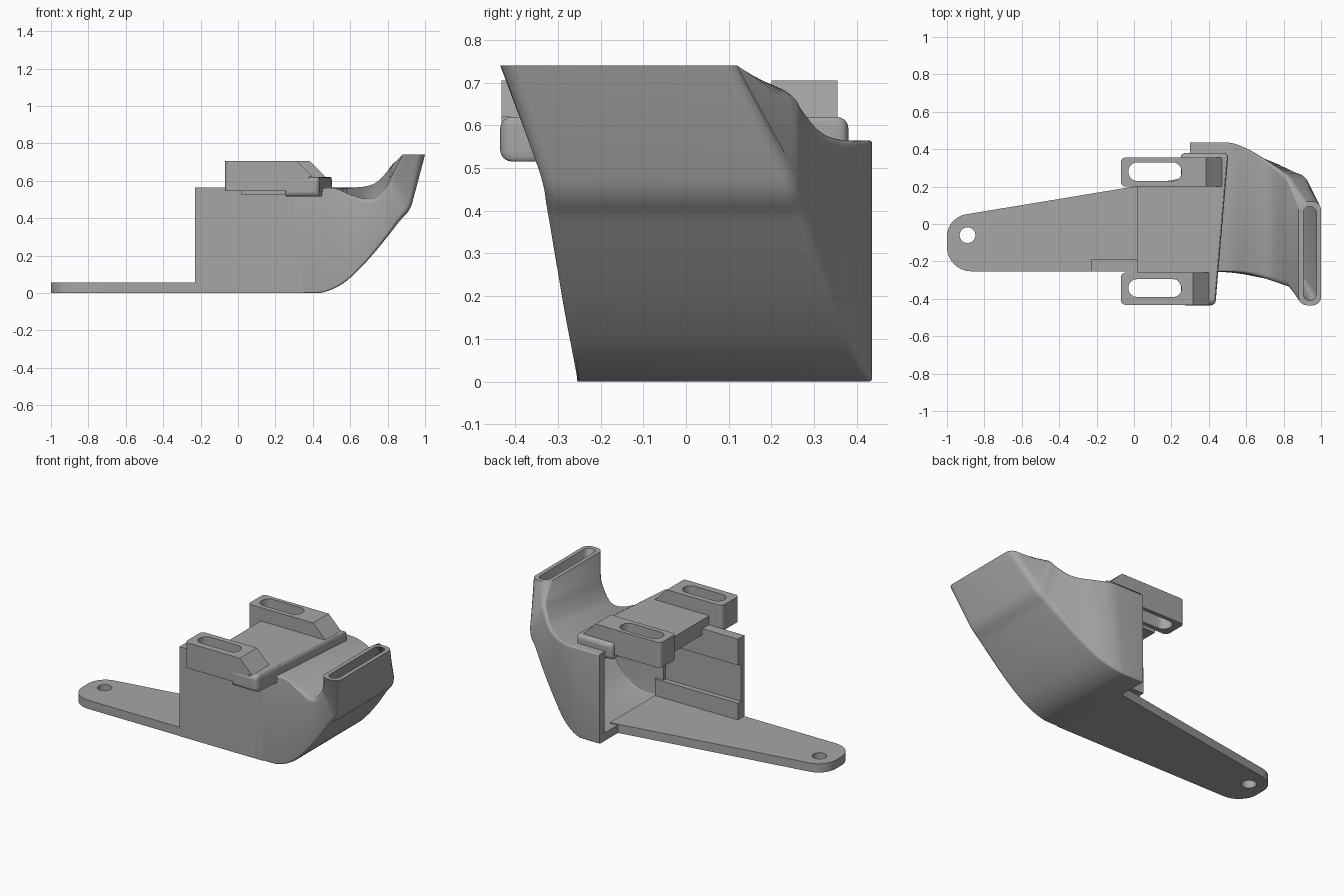
import bpy, bmesh, math
from mathutils import Vector

cube = bpy.data.objects.get("Cube")
if cube:
    bpy.data.objects.remove(cube, do_unlink=True)

GREY = (0.38, 0.38, 0.38, 1)
mat = bpy.data.materials.new("plain grey")
mat.use_nodes = True
mat.diffuse_color = GREY
mat.node_tree.nodes["Principled BSDF"].inputs["Base Color"].default_value = GREY


def finish(ob, angle=30):
    ob.data.materials.clear()
    ob.data.materials.append(mat)
    bpy.ops.object.select_all(action='DESELECT')
    ob.select_set(True)
    bpy.context.view_layer.objects.active = ob
    bpy.ops.object.shade_smooth_by_angle(angle=math.radians(angle))
    return ob


def rounded(points, steps=8):
    """Outline from (x, y, radius) corners, each cut by a smooth arc."""
    out = []
    for i, (x, y, r) in enumerate(points):
        p = Vector((x, y))
        if r == 0:
            out.append(p)
            continue
        a = (Vector(points[i - 1][:2]) - p).normalized()
        b = (Vector(points[(i + 1) % len(points)][:2]) - p).normalized()
        half = a.angle(b) / 2
        centre = p + (a + b).normalized() * r / math.sin(half)
        s = p + a * r / math.tan(half) - centre
        e = p + b * r / math.tan(half) - centre
        sweep = s.angle_signed(e)
        for k in range(steps + 1):
            t = -sweep * k / steps
            out.append(centre + Vector((s.x * math.cos(t) - s.y * math.sin(t),
                                        s.x * math.sin(t) + s.y * math.cos(t))))
    return out


def box_outline(x0, x1, y0, y1, r0=0, r1=0):
    return rounded([(x0, y0, r0), (x1, y0, r1), (x1, y1, r1), (x0, y1, r0)])


def prism(name, loops, z0, z1):
    """Extrude an outline, with any further loops as holes."""
    cu = bpy.data.curves.new(name, 'CURVE')
    cu.dimensions = '2D'
    cu.fill_mode = 'BOTH'
    cu.extrude = (z1 - z0) / 2
    for loop in loops:
        sp = cu.splines.new('POLY')
        sp.points.add(len(loop) - 1)
        for pt, p in zip(sp.points, loop):
            pt.co = (p.x, p.y, 0, 1)
        sp.use_cyclic_u = True
    tmp = bpy.data.objects.new(name + " outline", cu)
    bpy.context.collection.objects.link(tmp)
    bpy.context.view_layer.update()
    me = bpy.data.meshes.new_from_object(
        tmp.evaluated_get(bpy.context.evaluated_depsgraph_get()))
    bpy.data.objects.remove(tmp, do_unlink=True)
    bm = bmesh.new()
    bm.from_mesh(me)
    bmesh.ops.remove_doubles(bm, verts=bm.verts, dist=1e-5)
    bmesh.ops.translate(bm, verts=bm.verts, vec=(0, 0, (z0 + z1) / 2))
    bmesh.ops.recalc_face_normals(bm, faces=bm.faces)
    bm.to_mesh(me)
    bm.free()
    me.name = name
    ob = bpy.data.objects.new(name, me)
    bpy.context.collection.objects.link(ob)
    return finish(ob)


# Base arm with a screw hole
hole = [Vector((-0.89 + 0.042 * math.cos(a), -0.06 + 0.042 * math.sin(a)))
        for a in (math.tau * k / 32 for k in range(32))]
arm = rounded([(-1, -0.253, 0.13), (0.35, -0.253, 0), (0.35, 0.26, 0),
               (0, 0.2, 0), (-1, 0.035, 0.12)])
prism("base_arm", [arm, hole], 0, 0.055)

# Front wall with its two inner rails
prism("front_wall", [box_outline(-0.23, 0.35, -0.255, -0.222)], 0, 0.565)
prism("upper_rail", [box_outline(-0.23, 0.35, -0.25, -0.19)], 0.4, 0.565)
prism("lower_rail", [box_outline(-0.23, 0.35, -0.25, -0.19)], 0.05, 0.16)

# Top plate and the rounded bar that carries the lugs
prism("top_plate", [rounded([(0.02, -0.265, 0), (0.42, -0.265, 0),
                             (0.46, 0.205, 0), (0.02, 0.205, 0)])], 0.525, 0.62)
bar = prism("lug_bar", [rounded([(0.25, -0.435, 0), (0.435, -0.435, 0),
                                 (0.505, 0.38, 0), (0.25, 0.38, 0)])], 0.515, 0.62)
bev = bar.modifiers.new("round edges", 'BEVEL')
bev.width = 0.025
bev.segments = 4
bev.limit_method = 'ANGLE'


# Slotted mounting lugs with a sloped end
def lug(side, y0, y1, end, slot_y0, slot_y1):
    r = (slot_y1 - slot_y0) / 2 - 0.001
    slot = box_outline(-0.03, 0.255, slot_y0, slot_y1, r, r)
    prism(side + "_lug_foot", [box_outline(-0.07, end - 0.02, y0, y1, 0.025), slot], 0.545, 0.62)
    top = prism(side + "_lug", [box_outline(-0.07, end, y0, y1, 0.025), slot], 0.62, 0.705)
    for v in top.data.vertices:
        if v.co.z > 0.66 and v.co.x > end - 0.01:
            v.co.x -= 0.085


lug("front", -0.432, -0.26, 0.40, -0.39, -0.295)
lug("back", 0.2, 0.355, 0.47, 0.23, 0.33)

# Hollow duct: outer x, z; inner x, front z, back z; front y, back y; radius; wall
STATIONS = [
    (0.30, 0.00, 0.30, 0.565, 0.565, -0.255, 0.436, 0.008, 0.05),
    (0.44, 0.00, 0.50, 0.562, 0.565, -0.255, 0.436, 0.010, 0.05),
    (0.56, 0.05, 0.60, 0.525, 0.565, -0.265, 0.405, 0.015, 0.045),
    (0.67, 0.15, 0.68, 0.502, 0.572, -0.285, 0.36, 0.02, 0.04),
    (0.77, 0.265, 0.74, 0.51, 0.595, -0.305, 0.32, 0.025, 0.035),
    (0.86, 0.38, 0.79, 0.56, 0.645, -0.325, 0.28, 0.03, 0.03),
    (0.93, 0.475, 0.825, 0.63, 0.69, -0.345, 0.245, 0.035, 0.028),
    (1.00, 0.74, 0.88, 0.74, 0.74, -0.435, 0.12, 0.045, 0.025),
]


def smooth_stations(rows, steps=5):
    out = []
    for i in range(len(rows) - 1):
        n = 1 if i in (0, len(rows) - 2) else steps
        quad = [rows[max(i - 1, 0)], rows[i], rows[i + 1], rows[min(i + 2, len(rows) - 1)]]
        for k in range(n):
            t = k / n
            out.append([b + t / 2 * (c - a + t * (2 * a - 5 * b + 4 * c - d
                                                  + t * (3 * (b - c) + d - a)))
                        for a, b, c, d in zip(*quad)])
    return out + [rows[-1]]


def ring(bm, s, inset):
    xo, zo, xi, zf, zb, yf, yb, r, wall = s
    d = wall * inset
    width = yb - yf
    depth = math.hypot(xi - xo, (zf + zb) / 2 - zo)
    r = max(r - d / 3, 0.006)
    verts = []
    for p in rounded([(d, d, r), (width - d, d, r),
                      (width - d, depth - d, r), (d, depth - d, r)], 5):
        u, v = p.x / width, p.y / depth
        z_in = zf + (zb - zf) * u
        verts.append(bm.verts.new((xo + (xi - xo) * v, yf + p.x, zo + (z_in - zo) * v)))
    return verts


bm = bmesh.new()
rows = smooth_stations(STATIONS)
rings = [ring(bm, s, 0) for s in rows] + [ring(bm, s, 1) for s in reversed(rows)]
for i, a in enumerate(rings):
    b = rings[(i + 1) % len(rings)]
    for k in range(len(a)):
        j = (k + 1) % len(a)
        bm.faces.new((a[k], a[j], b[j], b[k]))
bmesh.ops.recalc_face_normals(bm, faces=bm.faces)
me = bpy.data.meshes.new("air_duct")
bm.to_mesh(me)
bm.free()
duct = bpy.data.objects.new("air_duct", me)
bpy.context.collection.objects.link(duct)
finish(duct, 35)
